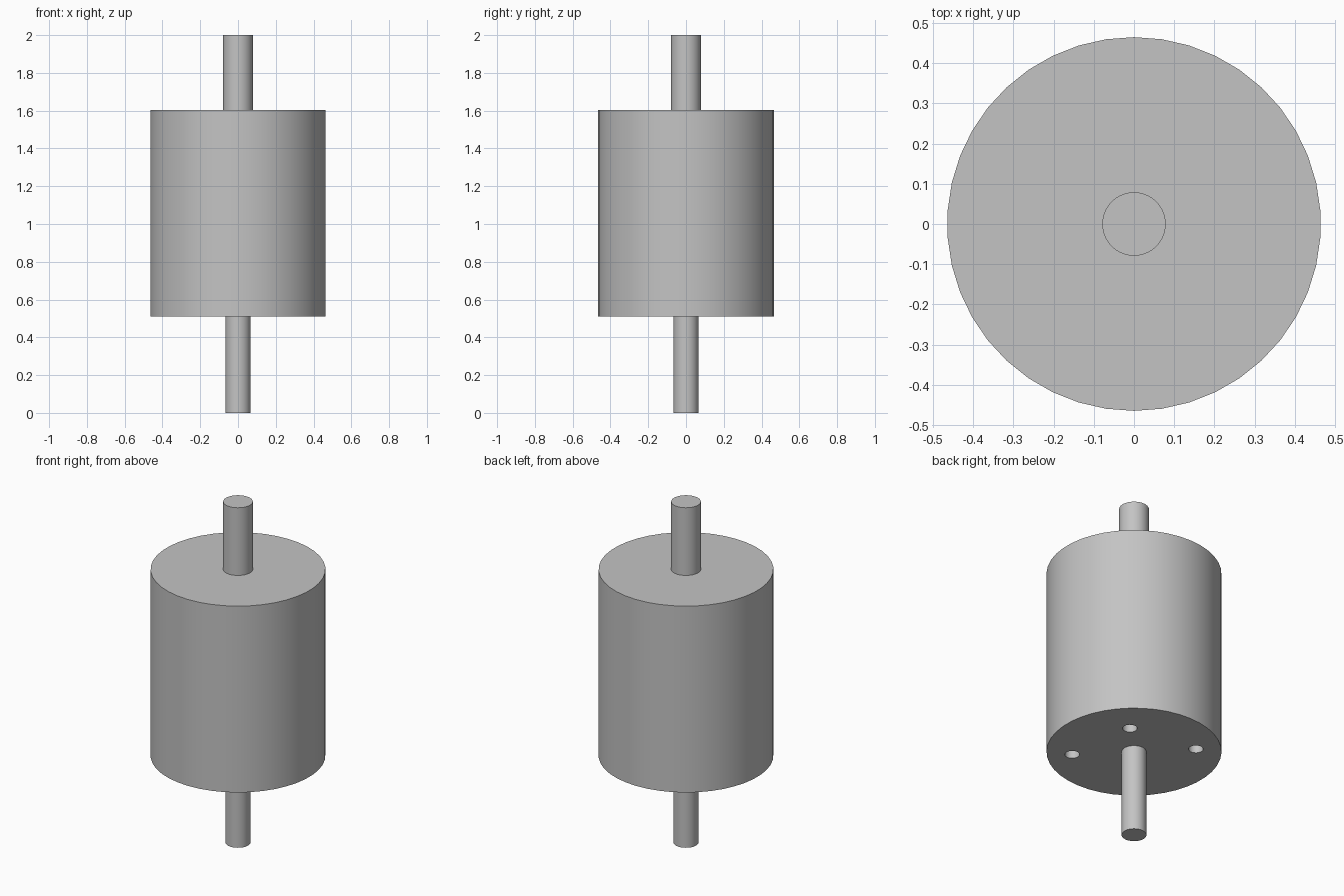
import bpy
from math import radians, cos, sin

if "Cube" in bpy.data.objects:
    bpy.data.objects.remove(bpy.data.objects["Cube"])

# Single plain metal colour
metal = bpy.data.materials.new("grey_metal")
metal.use_nodes = True
grey = (0.55, 0.55, 0.55, 1)
metal.diffuse_color = grey
metal.node_tree.nodes["Principled BSDF"].inputs["Base Color"].default_value = grey

SIDES = 42
BODY_BOTTOM, BODY_TOP = 0.51, 1.603


def cylinder(name, radius, z0, z1, x=0, y=0):
    bpy.ops.mesh.primitive_cylinder_add(
        vertices=SIDES, radius=radius, depth=z1 - z0, location=(x, y, (z0 + z1) / 2))
    obj = bpy.context.object
    obj.name = name
    obj.data.materials.append(metal)
    return obj


def smooth(obj):
    bpy.ops.object.select_all(action="DESELECT")
    obj.select_set(True)
    bpy.context.view_layer.objects.active = obj
    bpy.ops.object.shade_smooth_by_angle(angle=radians(30))


# Motor body
body = cylinder("motor_body", 0.465, BODY_BOTTOM, BODY_TOP)

# Blind mounting holes in the base: two opposite pairs on different circles
for angle, reach in ((45, 0.25), (135, 0.33), (225, 0.25), (315, 0.33)):
    a = radians(angle)
    cutter = cylinder("hole_cutter", 0.039, BODY_BOTTOM - 0.1, BODY_BOTTOM + 0.13,
                      reach * cos(a), reach * sin(a))
    cutter.hide_render = True
    bpy.context.view_layer.objects.active = body
    cut = body.modifiers.new("mounting_hole", "BOOLEAN")
    cut.operation = "DIFFERENCE"
    cut.solver = "EXACT"
    cut.object = cutter
    bpy.ops.object.modifier_apply(modifier=cut.name)
    bpy.data.objects.remove(cutter)
smooth(body)

# Shafts, seated slightly inside the body
smooth(cylinder("upper_shaft", 0.079, BODY_TOP - 0.02, 2))
smooth(cylinder("lower_shaft", 0.066, 0, BODY_BOTTOM + 0.02))
